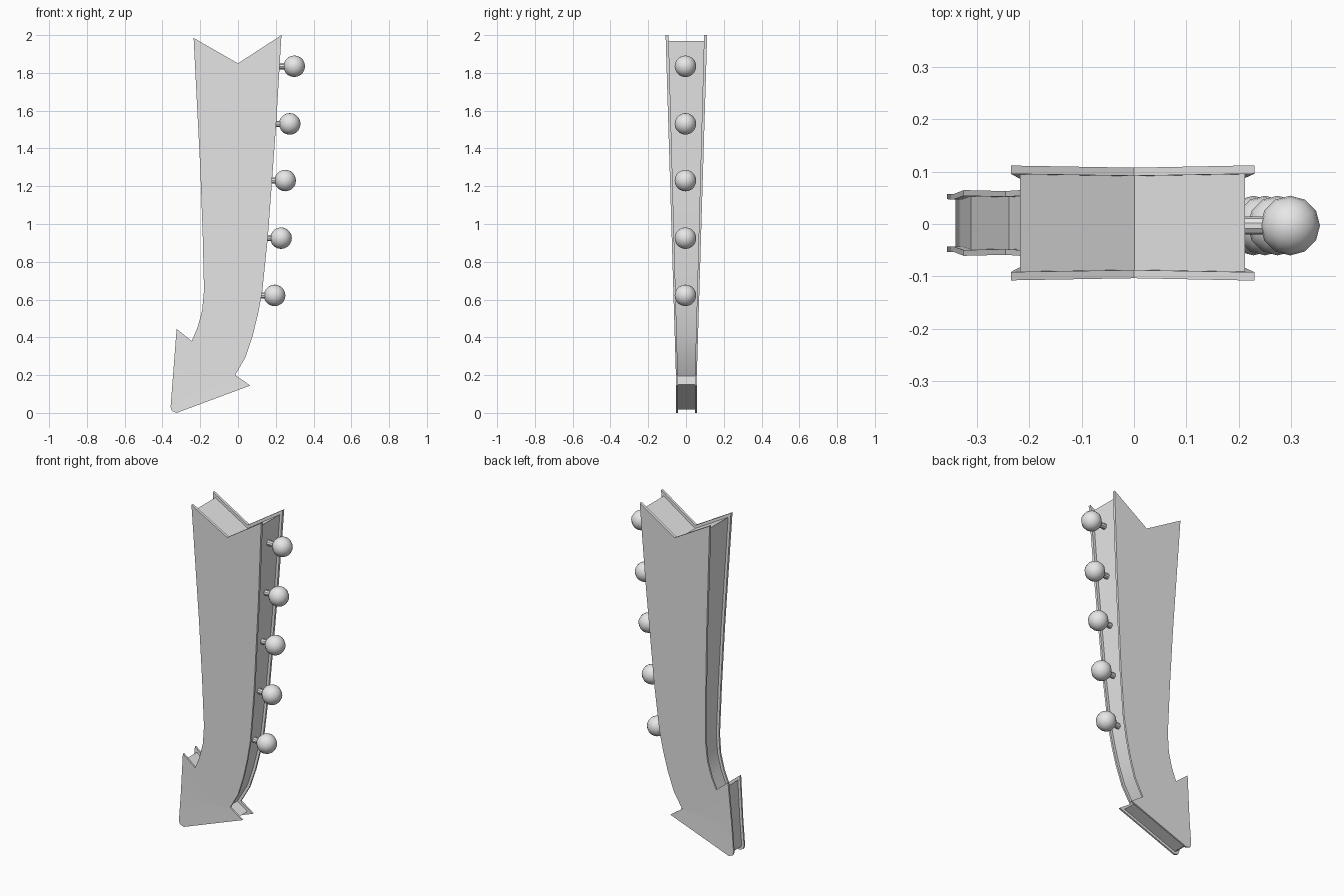
import bpy
import bmesh
import math
from mathutils import Vector

cube = bpy.data.objects.get("Cube")
if cube:
    bpy.data.objects.remove(cube, do_unlink=True)

grey = bpy.data.materials.new("plain grey")
grey.use_nodes = True
grey.diffuse_color = (0.8, 0.8, 0.8, 1)
grey.node_tree.nodes["Principled BSDF"].inputs["Base Color"].default_value = (0.8, 0.8, 0.8, 1)

RIM = 0.016        # how far the plates overhang the core
CENTRE_Y = 0.002
KINK = 0.19        # below this height the body no longer tapers

# Silhouette in x, z: left side down, arrow head, right side up, notch
LEFT = [(-0.235, 1.985), (-0.2, 1.3), (-0.187, 0.95), (-0.18, 0.65),
        (-0.19, 0.54), (-0.215, 0.45), (-0.245, 0.38)]
HEAD = [(-0.325, 0.445), (-0.357, 0.03), (-0.35, 0.01), (-0.325, 0.0), (0.065, 0.145)]
RIGHT = [(-0.015, 0.2), (0.04, 0.295), (0.078, 0.41), (0.105, 0.52), (0.128, 0.64),
         (0.158, 0.93), (0.18, 1.23), (0.202, 1.53), (0.23, 2.0)]
OUTLINE = [Vector(p) for p in LEFT + HEAD + RIGHT + [(0.0, 1.85)]]


def inset(points, dist):
    """Mitred inward offset of a counter-clockwise outline."""
    result = []
    for i, p in enumerate(points):
        a = (p - points[i - 1]).normalized()
        b = (points[(i + 1) % len(points)] - p).normalized()
        na, nb = Vector((-a.y, a.x)), Vector((-b.y, b.x))
        result.append(p + (na + nb) * dist / (1 + na.dot(nb)))
    return result


def half_depth(z):
    return 0.055 + 0.055 * (max(z, KINK) - KINK) / (2 - KINK)


def finish(bm, name):
    bmesh.ops.recalc_face_normals(bm, faces=bm.faces)
    mesh = bpy.data.meshes.new(name)
    bm.to_mesh(mesh)
    bm.free()
    mesh.materials.append(grey)
    obj = bpy.data.objects.new(name, mesh)
    bpy.context.collection.objects.link(obj)
    bpy.ops.object.select_all(action='DESELECT')
    obj.select_set(True)
    bpy.context.view_layer.objects.active = obj
    bpy.ops.object.shade_smooth_by_angle(angle=math.radians(32))
    return obj


def slab(name, points, near, far):
    """Extruded outline whose two faces follow the tapering depth."""
    bm = bmesh.new()
    rings = [[bm.verts.new((p.x, y, p.y)) for p in points] for y in (-1, 1)]
    for ring in rings:
        bm.faces.new(ring)
    for i in range(len(points)):
        bm.faces.new((rings[0][i - 1], rings[0][i], rings[1][i], rings[1][i - 1]))
    bmesh.ops.bisect_plane(bm, geom=bm.verts[:] + bm.edges[:] + bm.faces[:],
                           plane_co=(0, 0, KINK), plane_no=(0, 0, 1))
    for v in bm.verts:
        v.co.y = CENTRE_Y + (near if v.co.y < 0 else far)(v.co.z)
    bmesh.ops.triangulate(bm, faces=[f for f in bm.faces if len(f.verts) > 4])
    return finish(bm, name)


def inner(z):
    return half_depth(z) - RIM * (0.6 + 0.4 * z / 2)


# Core between the two overhanging plates
slab("core", inset(OUTLINE, RIM), lambda z: -inner(z), inner)
slab("front_plate", OUTLINE, lambda z: -half_depth(z), lambda z: -inner(z))
slab("back_plate", OUTLINE, inner, half_depth)

# Ball knobs on short pegs along the left edge
KNOBS = [(0.298, 1.835), (0.274, 1.53), (0.25, 1.23), (0.228, 0.925), (0.194, 0.622)]
for n, (x, z) in enumerate(KNOBS, 1):
    bm = bmesh.new()
    bmesh.ops.create_uvsphere(bm, u_segments=12, v_segments=10, radius=0.057)
    finish(bm, f"knob_{n}").location = (x, -0.003, z)
    bm = bmesh.new()
    bmesh.ops.create_cone(bm, cap_ends=True, segments=10, radius1=0.017,
                          radius2=0.017, depth=0.1)
    peg = finish(bm, f"peg_{n}")
    peg.location = (x - 0.06, -0.003, z)
    peg.rotation_euler.y = math.pi / 2
